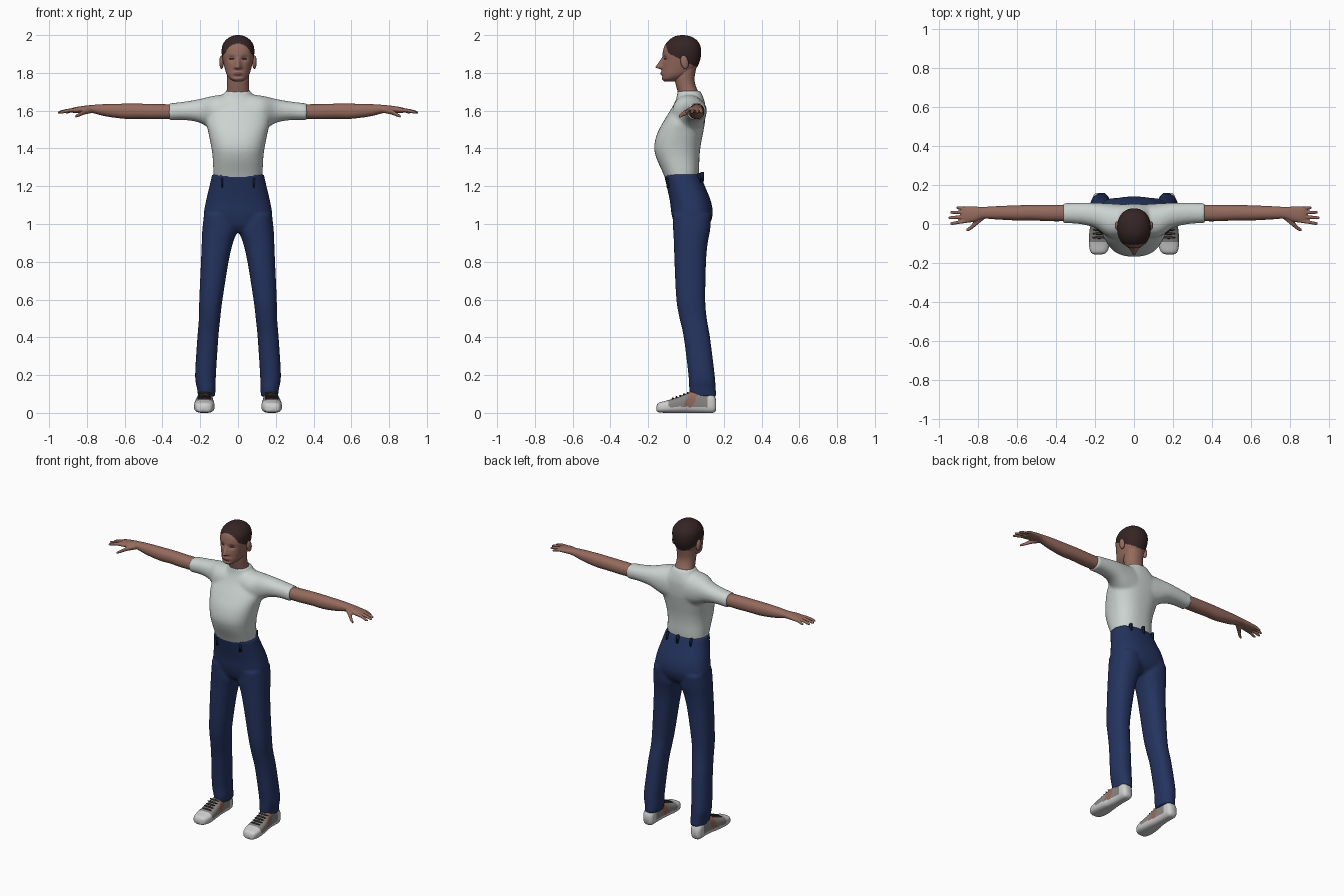
import bpy, bmesh, math
from math import exp, cos, sin, pi
from mathutils import Vector, Matrix


def material(name, rgb):
    m = bpy.data.materials.new(name)
    m.diffuse_color = (*rgb, 1)
    return m


SKIN = material("brown skin", (0.30, 0.145, 0.11))
LIPS = material("lips", (0.20, 0.075, 0.065))
HAIR = material("dark brown hair", (0.036, 0.018, 0.018))
SHIRT = material("pale grey cotton", (0.60, 0.65, 0.63))
DENIM = material("navy denim", (0.018, 0.034, 0.115))
SEAM = material("dark navy", (0.007, 0.012, 0.04))
WHITE = material("white rubber", (0.62, 0.62, 0.62))
GREY = material("grey canvas", (0.25, 0.235, 0.225))
LACE = material("dark lace", (0.04, 0.034, 0.03))


def smooth_rings(rings, steps):
    """Catmull-Rom interpolation between cross-sections."""
    out = []
    for i in range(len(rings) - 1):
        p = [rings[max(0, min(len(rings) - 1, i + k))] for k in (-1, 0, 1, 2)]
        for s in range(steps):
            t = s / steps
            out.append([0.5 * (2 * b + (c - a) * t + (2 * a - 5 * b + 4 * c - d) * t * t
                               + (3 * b - a - 3 * c + d) * t ** 3) for a, b, c, d in zip(*p)])
    return out + [list(rings[-1])]


def loft(bm, axis, rings, side=1, power=2.2, n=40, steps=5):
    """Skin of rounded sections (t, a0, a1, b0, b1) strung along an axis."""
    rows = []
    for t, a0, a1, b0, b1 in smooth_rings(rings, steps):
        row = []
        for k in range(n):
            c, s = cos(2 * pi * k / n), sin(2 * pi * k / n)
            a = (a0 + a1) / 2 + (a1 - a0) / 2 * math.copysign(abs(c) ** (2 / power), c)
            b = (b0 + b1) / 2 + (b1 - b0) / 2 * math.copysign(abs(s) ** (2 / power), s)
            x, y, z = {"X": (t, a, b), "Y": (a, t, b), "Z": (a, b, t)}[axis]
            row.append(bm.verts.new((x * side, y, z)))
        rows.append(row)
    for r, q in zip(rows, rows[1:]):
        for k in range(n):
            bm.faces.new((r[k], r[(k + 1) % n], q[(k + 1) % n], q[k]))
    bm.faces.new(rows[0])
    bm.faces.new(rows[-1])


def finish(bm, name, mats, rule=None, warp=None, voxel=0, relax=3):
    if warp:
        for v in bm.verts:
            v.co = warp(v.co)
    bmesh.ops.recalc_face_normals(bm, faces=bm.faces)
    for f in bm.faces:
        f.smooth = True
        if rule:
            f.material_index = rule(f.calc_center_median())
    me = bpy.data.meshes.new(name)
    bm.to_mesh(me)
    bm.free()
    for m in mats:
        me.materials.append(m)
    ob = bpy.data.objects.new(name, me)
    bpy.context.collection.objects.link(ob)
    if voxel:  # fuse overlapping volumes into one skin
        r = ob.modifiers.new("fuse", "REMESH")
        r.mode = "VOXEL"
        r.voxel_size = voxel
        r.use_smooth_shade = True
        s = ob.modifiers.new("relax", "SMOOTH")
        s.factor, s.iterations = 0.5, relax
    return ob


def sym(rings):
    """Expand (z, half_width, y0, y1) to full sections."""
    return [(z, -w, w, y0, y1) for z, w, y0, y1 in rings]


def ellipsoid(bm, loc, size, rot=0):
    bmesh.ops.create_uvsphere(bm, u_segments=20, v_segments=12, radius=1,
                              matrix=Matrix.Translation(loc) @ Matrix.Rotation(rot, 4, "X")
                              @ Matrix.Diagonal((*size, 1)))


# head: skull and face, with hair, eyes and lips set by position
def shape_face(p):
    x, y, z = p
    if y < -0.05:
        drop = (1.885 - z) / 0.055
        if 0 < drop < 1:
            nose = 0.036 * drop
        elif drop >= 1:
            nose = 0.036 * exp(-((z - 1.83) / 0.009) ** 2)
        else:
            nose = 0
        y -= nose * exp(-(x / (0.009 + 0.008 * max(0, min(1, drop)))) ** 2)
        y += 0.011 * exp(-((abs(x) - 0.034) / 0.018) ** 2 - ((z - 1.876) / 0.014) ** 2)
        y -= 0.008 * exp(-(x / 0.025) ** 2 - ((z - 1.797) / 0.01) ** 2)
        y += 0.004 * exp(-(x / 0.03) ** 2 - ((z - 1.78) / 0.006) ** 2)
    return Vector((x, y, z))


def head_colour(c):
    brow = c.y < -0.04 and (c.x / 0.073) ** 2 + ((c.z - 1.87) / 0.085) ** 2 < 1
    if c.z > 1.868 - 0.5 * (c.y + 0.02) and not brow:
        return 1
    if c.y < -0.07:
        if ((abs(c.x) - 0.034) / 0.015) ** 2 + ((c.z - 1.874) / 0.005) ** 2 < 1:
            return 1
        if (c.x / 0.026) ** 2 + ((c.z - 1.796) / 0.009) ** 2 < 1:
            return 2
    return 0


bm = bmesh.new()
loft(bm, "Z", sym([
    (1.754, 0.022, -0.113, -0.06), (1.768, 0.043, -0.128, -0.02), (1.79, 0.059, -0.128, 0.02),
    (1.82, 0.069, -0.127, 0.052), (1.86, 0.079, -0.125, 0.072), (1.90, 0.086, -0.124, 0.08),
    (1.94, 0.084, -0.115, 0.077), (1.97, 0.068, -0.094, 0.06), (1.99, 0.043, -0.067, 0.032),
    (1.998, 0.02, -0.042, 0.005), (2.0, 0.002, -0.02, -0.016)]), n=120, steps=9)
finish(bm, "head", [SKIN, HAIR, LIPS], head_colour, shape_face)

# ears
bm = bmesh.new()
for s in (-1, 1):
    ellipsoid(bm, (s * 0.087, -0.008, 1.857), (0.012, 0.021, 0.037), 0.2)
finish(bm, "ears", [SKIN])

# neck
bm = bmesh.new()
loft(bm, "Z", sym([(1.64, 0.07, -0.04, 0.08), (1.69, 0.062, -0.042, 0.07),
                   (1.73, 0.058, -0.052, 0.052), (1.77, 0.058, -0.06, 0.045),
                   (1.83, 0.06, -0.06, 0.055)]))
finish(bm, "neck", [SKIN])

# shirt: trunk plus one yoke running sleeve to sleeve
bm = bmesh.new()
loft(bm, "Z", sym([
    (1.21, 0.125, -0.098, 0.06), (1.27, 0.13, -0.122, 0.069), (1.35, 0.134, -0.157, 0.071),
    (1.41, 0.142, -0.168, 0.077), (1.48, 0.156, -0.152, 0.09), (1.55, 0.168, -0.115, 0.102),
    (1.62, 0.142, -0.072, 0.103), (1.67, 0.09, -0.05, 0.092), (1.705, 0.066, -0.045, 0.076)]),
     power=2.4)
yoke = [(0.12, -0.07, 0.105, 1.49, 1.68), (0.2, -0.02, 0.109, 1.535, 1.662),
        (0.28, 0.0, 0.109, 1.55, 1.648), (0.365, 0.005, 0.107, 1.548, 1.638)]
loft(bm, "X", [(-r[0], *r[1:]) for r in yoke[::-1]] + [(0, -0.07, 0.1, 1.46, 1.69)] + yoke)
finish(bm, "shirt", [SHIRT], voxel=0.009, relax=4)

# arms with palm, fingers and thumb
for s, label in ((1, "left"), (-1, "right")):
    bm = bmesh.new()
    loft(bm, "X", [
        (0.3, 0.015, 0.098, 1.557, 1.632), (0.42, 0.014, 0.099, 1.555, 1.635),
        (0.52, 0.018, 0.098, 1.557, 1.637), (0.6, 0.018, 0.096, 1.557, 1.637),
        (0.7, 0.023, 0.092, 1.57, 1.635), (0.775, 0.027, 0.088, 1.588, 1.63),
        (0.82, 0.012, 0.09, 1.589, 1.625), (0.865, 0.008, 0.09, 1.588, 1.618),
        (0.885, 0.014, 0.085, 1.592, 1.612)], side=s)
    # fingers: root y, tip y, tip x
    for ya, yb, tip in ((0.079, 0.083, 0.915), (0.059, 0.06, 0.945),
                        (0.038, 0.032, 0.955), (0.018, 0.003, 0.945)):
        ym = (ya + yb) / 2
        loft(bm, "X", [(0.84, ya - .01, ya + .01, 1.594, 1.614),
                       ((0.84 + tip) / 2, ym - .009, ym + .009, 1.592, 1.611),
                       (tip - .012, yb - .008, yb + .008, 1.584, 1.6),
                       (tip, yb - .004, yb + .004, 1.585, 1.594)], side=s, n=16)
    loft(bm, "X", [(0.77, 0.025, 0.06, 1.588, 1.618), (0.81, -0.008, 0.03, 1.58, 1.608),
                   (0.84, -0.031, -0.008, 1.569, 1.589), (0.862, -0.04, -0.024, 1.562, 1.576)],
         side=s, n=20)
    finish(bm, label + "_arm", [SKIN], voxel=0.004, relax=3)


# trousers: hips plus two legs, waist tilted up at the back
def tilt_waist(p):
    k = max(0, p.z - 1.2) / 0.06
    return Vector((p.x, p.y, p.z + 0.2 * k * (p.y + 0.02)))


bm = bmesh.new()
loft(bm, "Z", sym([
    (0.955, 0.08, -0.03, 0.08), (0.99, 0.17, -0.058, 0.12), (1.05, 0.181, -0.076, 0.141),
    (1.12, 0.17, -0.085, 0.132), (1.2, 0.151, -0.102, 0.1), (1.262, 0.137, -0.117, 0.075)]),
     power=2.4)
for s in (-1, 1):
    loft(bm, "Z", [
        (0.085, 0.123, 0.21, 0.023, 0.162), (0.13, 0.118, 0.217, 0.017, 0.157),
        (0.2, 0.117, 0.227, 0.013, 0.152), (0.4, 0.104, 0.215, -0.012, 0.127),
        (0.5, 0.094, 0.207, -0.034, 0.11), (0.6, 0.082, 0.205, -0.051, 0.102),
        (0.8, 0.05, 0.196, -0.061, 0.106), (0.9, 0.027, 0.192, -0.064, 0.115),
        (0.97, 0.004, 0.189, -0.068, 0.128), (1.05, 0.02, 0.18, -0.07, 0.134)],
         side=s, power=2.3)
finish(bm, "trousers", [DENIM], voxel=0.009, relax=3)

# belt loops
bm = bmesh.new()
for x, y, z in ((-0.085, -0.093, 1.218), (0.085, -0.093, 1.218), (0, 0.085, 1.25),
                (-0.085, 0.07, 1.245), (0.085, 0.07, 1.245)):
    bmesh.ops.create_cube(bm, size=1, matrix=Matrix.Translation((x, y, z))
                          @ Matrix.Diagonal((0.011, 0.018, 0.05, 1)))
finish(bm, "belt_loops", [SEAM])


# shoes: white sole and toe cap, grey upper, tan side panel
def shoe_colour(c):
    if c.z < 0.032 or c.y < -0.095 or c.y > 0.11:
        return 0
    return 2 if -0.005 < c.y - 0.4 * (c.z - 0.05) < 0.04 else 1


for s, label in ((1, "left"), (-1, "right")):
    bm = bmesh.new()
    loft(bm, "Y", [
        (-0.157, 0.168, 0.2, 0.012, 0.034), (-0.145, 0.14, 0.222, 0.003, 0.053),
        (-0.1, 0.125, 0.232, 0.0, 0.066), (-0.03, 0.128, 0.228, 0.0, 0.088),
        (0.02, 0.133, 0.218, 0.0, 0.11), (0.08, 0.136, 0.212, 0.0, 0.118),
        (0.14, 0.138, 0.21, 0.0, 0.1), (0.16, 0.152, 0.197, 0.012, 0.07)],
         side=s, power=2.9, n=56, steps=8)
    finish(bm, label + "_shoe", [WHITE, GREY, SKIN], shoe_colour)
    bm = bmesh.new()
    for k in range(5):
        y = -0.07 + 0.02 * k
        ellipsoid(bm, (s * 0.178, y, 0.075 + 0.0075 * k), (0.036, 0.006, 0.006))
    finish(bm, label + "_laces", [LACE])
